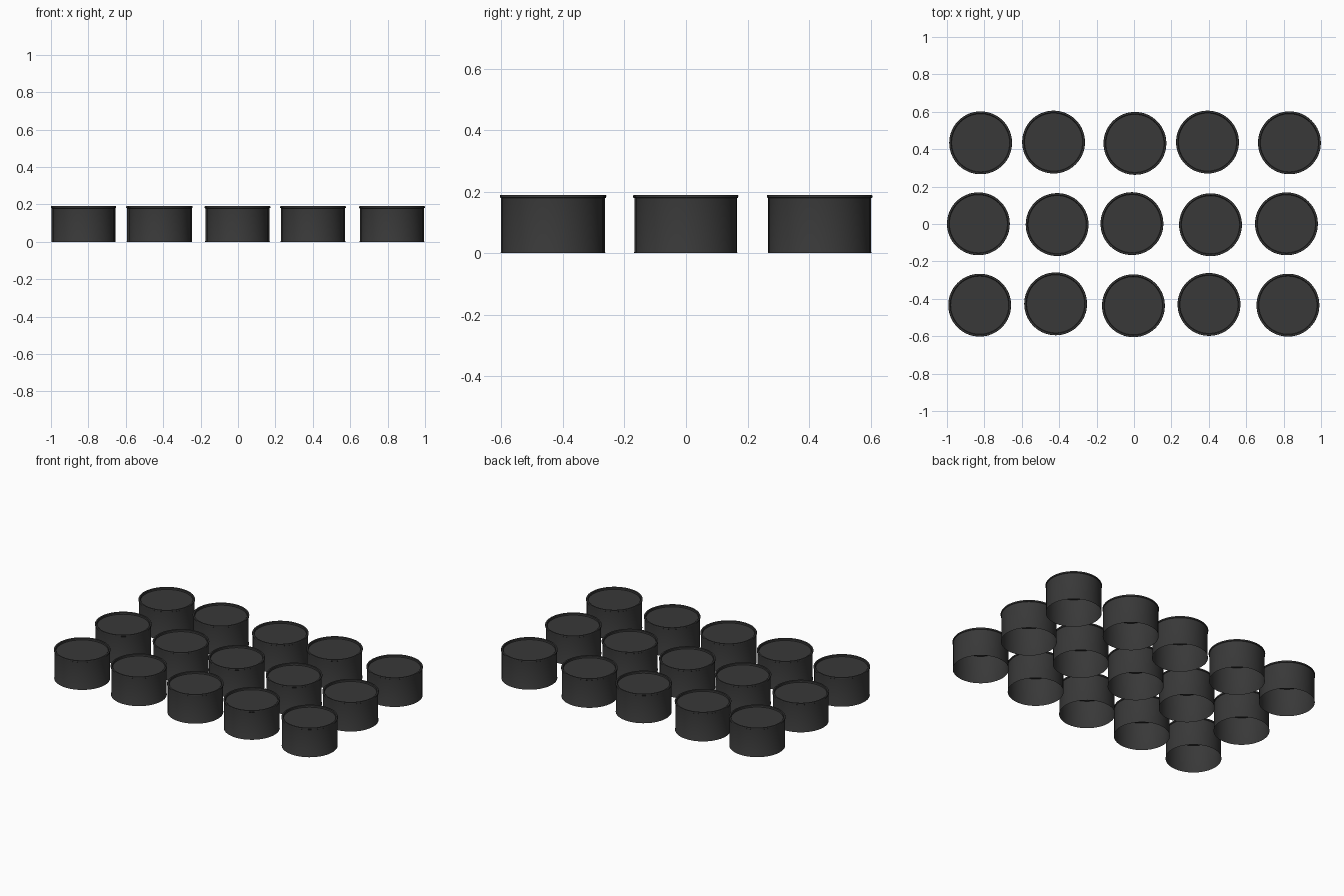
import bpy, bmesh, math

if "Cube" in bpy.data.objects:
    bpy.data.objects.remove(bpy.data.objects["Cube"])

SEG = 64
# Lathe profile (radius, z): thin hollow wall, rolled top rim, shallow recessed lid
PROFILE = [(0.166, 0.0), (0.164, 0.004), (0.164, 0.179), (0.1675, 0.181),
           (0.168, 0.187), (0.1665, 0.19), (0.158, 0.19), (0.156, 0.188),
           (0.155, 0.178)]

# Slightly uneven rows of cup centres
ROWS = {
    "back": [(-.82, .434), (-.43, .438), (.005, .431), (.393, .438), (.831, .434)],
    "middle": [(-.832, .001), (-.411, -.003), (-.011, .002), (.409, -.004), (.815, .001)],
    "front": [(-.825, -.434), (-.419, -.427), (-.003, -.437), (.401, -.43), (.823, -.434)],
}

mat = bpy.data.materials.new("dark_grey")
mat.diffuse_color = (0.04, 0.04, 0.04, 1)
mat.use_nodes = True
mat.node_tree.nodes["Principled BSDF"].inputs["Base Color"].default_value = mat.diffuse_color


def cup_mesh():
    bm = bmesh.new()
    rings = [[bm.verts.new((r * math.cos(2 * math.pi * i / SEG),
                            r * math.sin(2 * math.pi * i / SEG), z))
              for i in range(SEG)] for r, z in PROFILE]
    for a, b in zip(rings, rings[1:]):
        for i in range(SEG):
            j = (i + 1) % SEG
            bm.faces.new((a[i], a[j], b[j], b[i]))
    # recessed lid
    bm.faces.new(rings[-1])
    me = bpy.data.meshes.new("cup")
    bm.to_mesh(me)
    bm.free()
    me.materials.append(mat)
    return me


# Smooth the shared mesh once, keeping the rim edges sharp
mesh = cup_mesh()
for row, centres in ROWS.items():
    for n, (x, y) in enumerate(centres, 1):
        ob = bpy.data.objects.new(f"{row}_cup_{n}", mesh)
        ob.location = (x, y, 0)
        bpy.context.collection.objects.link(ob)
bpy.context.view_layer.objects.active = ob
ob.select_set(True)
bpy.ops.object.shade_smooth_by_angle(angle=math.radians(35))
